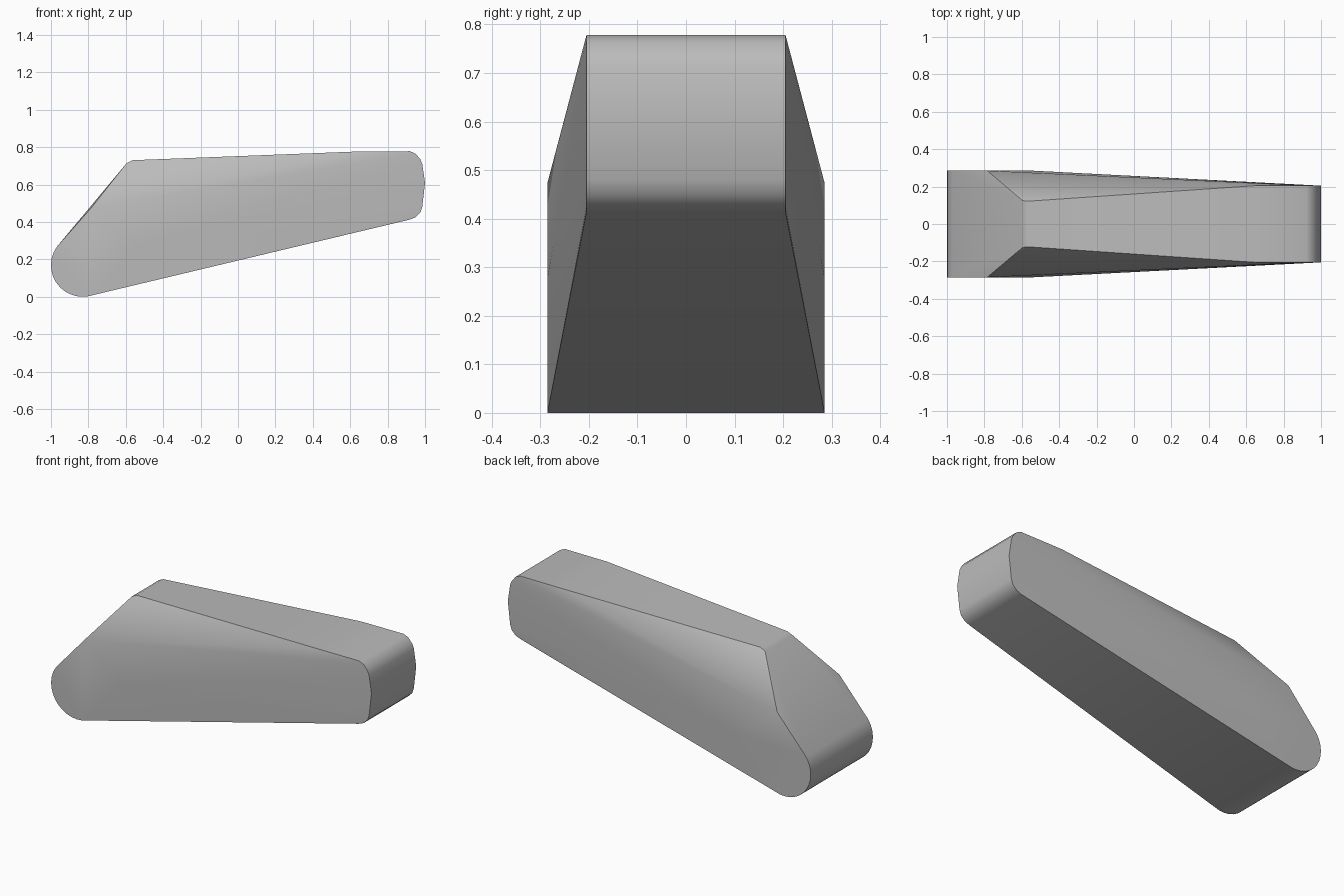
import bpy, bmesh, math

cube = bpy.data.objects.get("Cube")
if cube:
    bpy.data.objects.remove(cube)

# Colour
grey = bpy.data.materials.new("plain grey")
grey.use_nodes = True
colour = (0.5, 0.5, 0.5, 1)
grey.diffuse_color = colour
grey.node_tree.nodes["Principled BSDF"].inputs["Base Color"].default_value = colour

WIDE, NARROW = 0.285, 0.205

# Rounded low end: arc from the underside round to the sloping face
R = 0.169
outline = []
for i in range(13):
    a = math.radians(-80 - i * 135 / 12)
    outline.append((-0.831 + R * math.cos(a), WIDE, R + R * math.sin(a)))

# Crease start, narrow top edge, and rounded high end: (x, half width, z)
outline += [
    (-0.785, WIDE, 0.475),
    (-0.61, 0.13, 0.695), (-0.595, 0.125, 0.715), (-0.565, 0.122, 0.73),
    (0.65, NARROW, 0.777),
    (0.92, NARROW, 0.778), (0.95, NARROW, 0.765), (0.975, NARROW, 0.735),
    (0.985, NARROW, 0.71), (1.0, NARROW, 0.61), (0.985, NARROW, 0.48),
    (0.975, NARROW, 0.45), (0.95, NARROW, 0.425), (0.92, NARROW, 0.413),
]
# Slight fullness in the flank
outline.append((-0.54, WIDE, 0.28))

# Body: the mirrored outline wrapped in a tight skin
bm = bmesh.new()
for x, y, z in outline:
    for side in (-1, 1):
        bm.verts.new((x, side * y, z))
hull = bmesh.ops.convex_hull(bm, input=bm.verts)
loose = {g for g in hull["geom_interior"] + hull["geom_unused"]
         if isinstance(g, bmesh.types.BMVert)}
bmesh.ops.delete(bm, geom=list(loose), context='VERTS')
bmesh.ops.dissolve_limit(bm, angle_limit=math.radians(0.5),
                         verts=bm.verts, edges=bm.edges)
bmesh.ops.recalc_face_normals(bm, faces=bm.faces)

mesh = bpy.data.meshes.new("tapered_body")
bm.to_mesh(mesh)
bm.free()
mesh.materials.append(grey)
body = bpy.data.objects.new("tapered_body", mesh)
bpy.context.collection.objects.link(body)

# Soft flanks, crisp borders
bpy.context.view_layer.objects.active = body
body.select_set(True)
bpy.ops.object.shade_smooth_by_angle(angle=math.radians(42))
